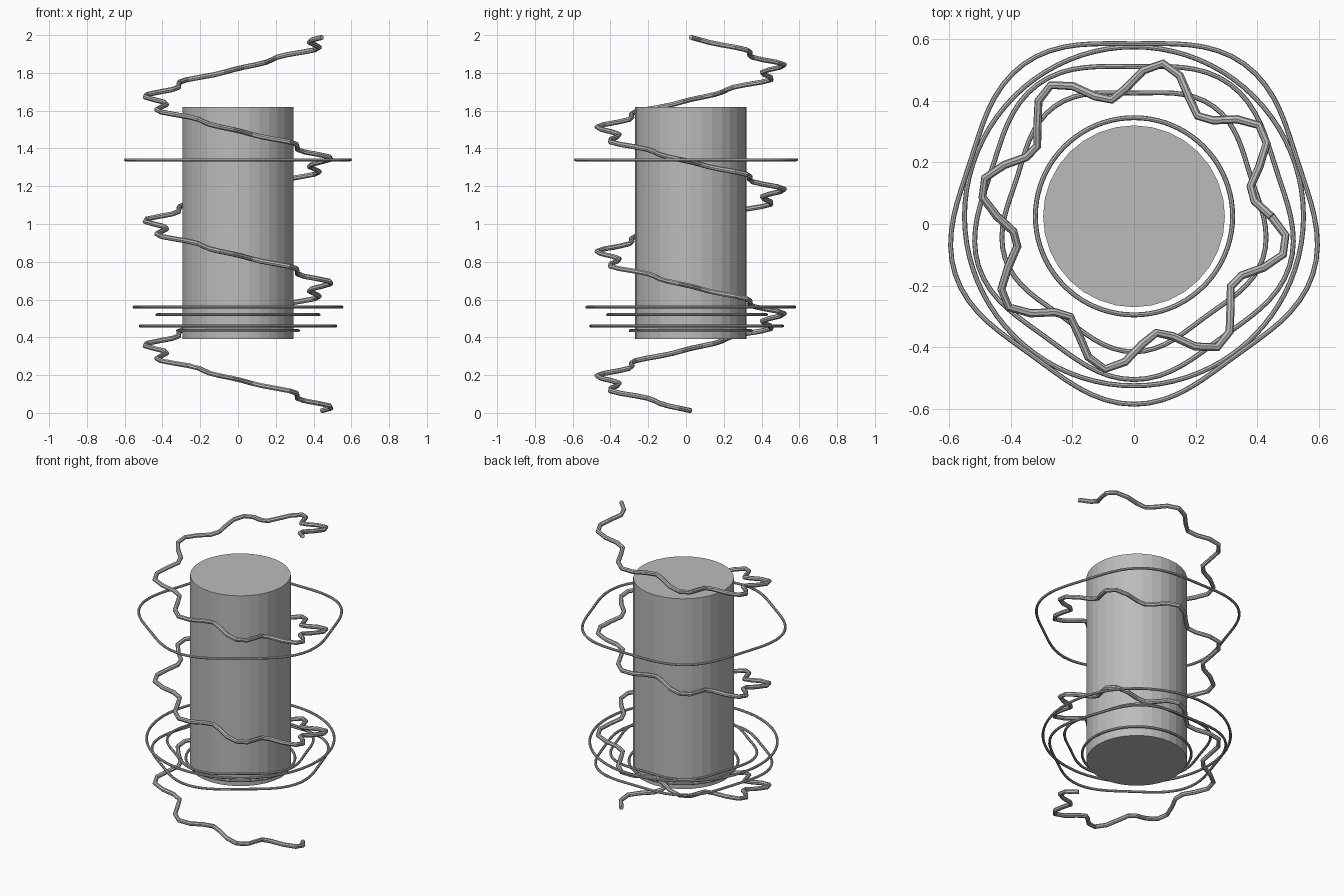
import bpy
from math import sin, cos, tau, radians

cube = bpy.data.objects.get("Cube")
if cube:
    bpy.data.objects.remove(cube, do_unlink=True)

CENTRE_Y = 0.025


def make_material(name, colour):
    mat = bpy.data.materials.new(name)
    mat.use_nodes = True
    mat.diffuse_color = colour
    mat.node_tree.nodes["Principled BSDF"].inputs["Base Color"].default_value = colour
    return mat


grey = make_material("plain grey", (0.5, 0.5, 0.5, 1))


def polar(radius, angle, z):
    return (radius * cos(angle), CENTRE_Y + radius * sin(angle), z)


def tube(name, points, thickness, closed):
    """Sweep a round section along a path and turn it into a mesh."""
    curve = bpy.data.curves.new(name, "CURVE")
    curve.dimensions = "3D"
    curve.bevel_depth = thickness
    curve.bevel_resolution = 2
    curve.use_fill_caps = True
    spline = curve.splines.new("POLY")
    spline.points.add(len(points) - 1)
    for target, p in zip(spline.points, points):
        target.co = (*p, 1)
    spline.use_cyclic_u = closed
    spline.use_smooth = False
    obj = bpy.data.objects.new(name, curve)
    bpy.context.collection.objects.link(obj)
    bpy.ops.object.select_all(action="DESELECT")
    obj.select_set(True)
    bpy.context.view_layer.objects.active = obj
    bpy.ops.object.convert(target="MESH")
    obj = bpy.context.object
    obj.name = name
    obj.data.materials.clear()
    obj.data.materials.append(grey)


# Central column
bottom, top = 0.39, 1.62
bpy.ops.mesh.primitive_cylinder_add(vertices=32, radius=0.295, depth=top - bottom,
                                    location=(0, CENTRE_Y, (bottom + top) / 2))
column = bpy.context.object
column.name = "column"
column.data.materials.append(grey)

# Wavy helix: three clockwise turns with eight ripples per turn
turns, steps = 3, 150
helix = []
for i in range(steps + 1):
    t = i / steps
    angle = tau * turns * t
    helix.append(polar(0.445 + 0.06 * sin(8 * angle), -angle, 0.012 + 1.976 * t))
tube("wavy_helix", helix, 0.0135, False)

# Flat rings: height, mean radius, five-lobed ripple
rings = {
    "upper_ring": (1.34, 0.585, 0.025),
    "outer_round_ring": (0.56, 0.55, 0),
    "inner_lobed_ring": (0.52, 0.42, 0.02),
    "outer_lobed_ring": (0.46, 0.508, 0.022),
    "inner_round_ring": (0.435, 0.32, 0),
}
for name, (z, radius, ripple) in rings.items():
    path = []
    for i in range(80):
        angle = tau * i / 80
        path.append(polar(radius + ripple * cos(5 * (angle - radians(270))), angle, z))
    tube(name, path, 0.008, True)
